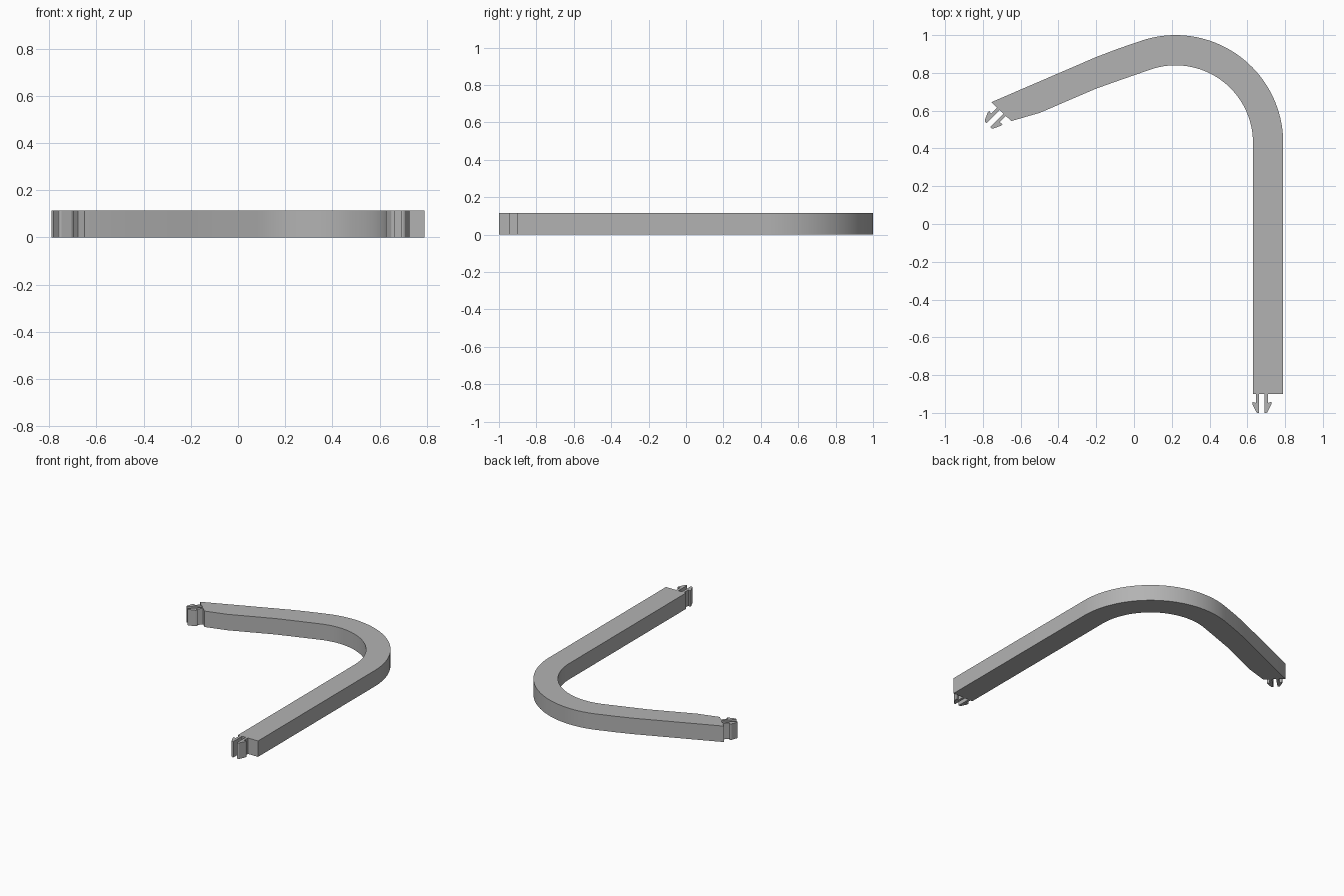
import bpy, bmesh, math
from mathutils import Matrix, Vector

cube = bpy.data.objects.get("Cube")
if cube:
    bpy.data.objects.remove(cube, do_unlink=True)

HEIGHT = 0.115
GREY = (0.45, 0.45, 0.45, 1)

mat = bpy.data.materials.new("plain grey")
mat.use_nodes = True
mat.diffuse_color = GREY
mat.node_tree.nodes["Principled BSDF"].inputs["Base Color"].default_value = GREY


def extrude_outlines(name, outlines):
    """Extrude flat outlines from the ground to the common height."""
    bm = bmesh.new()
    for outline in outlines:
        face = bm.faces.new([bm.verts.new((p[0], p[1], 0)) for p in outline])
        top = bmesh.ops.extrude_face_region(bm, geom=[face])
        verts = [v for v in top["geom"] if isinstance(v, bmesh.types.BMVert)]
        bmesh.ops.translate(bm, verts=verts, vec=(0, 0, HEIGHT))
    bmesh.ops.recalc_face_normals(bm, faces=bm.faces)
    mesh = bpy.data.meshes.new(name)
    bm.to_mesh(mesh)
    bm.free()
    mesh.materials.append(mat)
    obj = bpy.data.objects.new(name, mesh)
    bpy.context.collection.objects.link(obj)
    bpy.ops.object.select_all(action="DESELECT")
    obj.select_set(True)
    bpy.context.view_layer.objects.active = obj
    bpy.ops.object.shade_smooth_by_angle(angle=math.radians(20))
    return obj


def arc(radius, start, end, steps=40):
    """Points on the bend, angles in degrees."""
    angles = [math.radians(start + (end - start) * i / steps) for i in range(steps + 1)]
    return [(0.22 + radius * math.cos(a), 0.43 + radius * math.sin(a)) for a in angles]


# Bent bar: straight leg, round bend, slightly bowed arm with a slanted end
outer = [(0.79, -0.9)] + arc(0.57, 0, 110) + [(-0.09, 0.926), (-0.2, 0.884), (-0.755, 0.645)]
inner = [(-0.65, 0.545), (-0.5, 0.588), (-0.2, 0.717), (-0.09, 0.756)] + arc(0.41, 110, 0) + [(0.63, -0.9)]
extrude_outlines("bent_bar", [outer + inner])


# Snap clips: two mirrored barbed prongs, pointing along -y before turning
def snap_clip(name, x, y, turn):
    prong = [(0.014, 0), (0.032, 0), (0.032, -0.047), (0.05, -0.042), (0.05, -0.055),
             (0.03, -0.096), (0.024, -0.1), (0.014, -0.1)]
    place = Matrix.Translation((x, y, 0)) @ Matrix.Rotation(math.radians(turn), 4, "Z")
    extrude_outlines(name, [[place @ Vector((s * u, v, 0)) for u, v in prong] for s in (1, -1)])


snap_clip("front_clip", 0.677, -0.9, 0)
snap_clip("arm_clip", -0.701, 0.594, -45)
